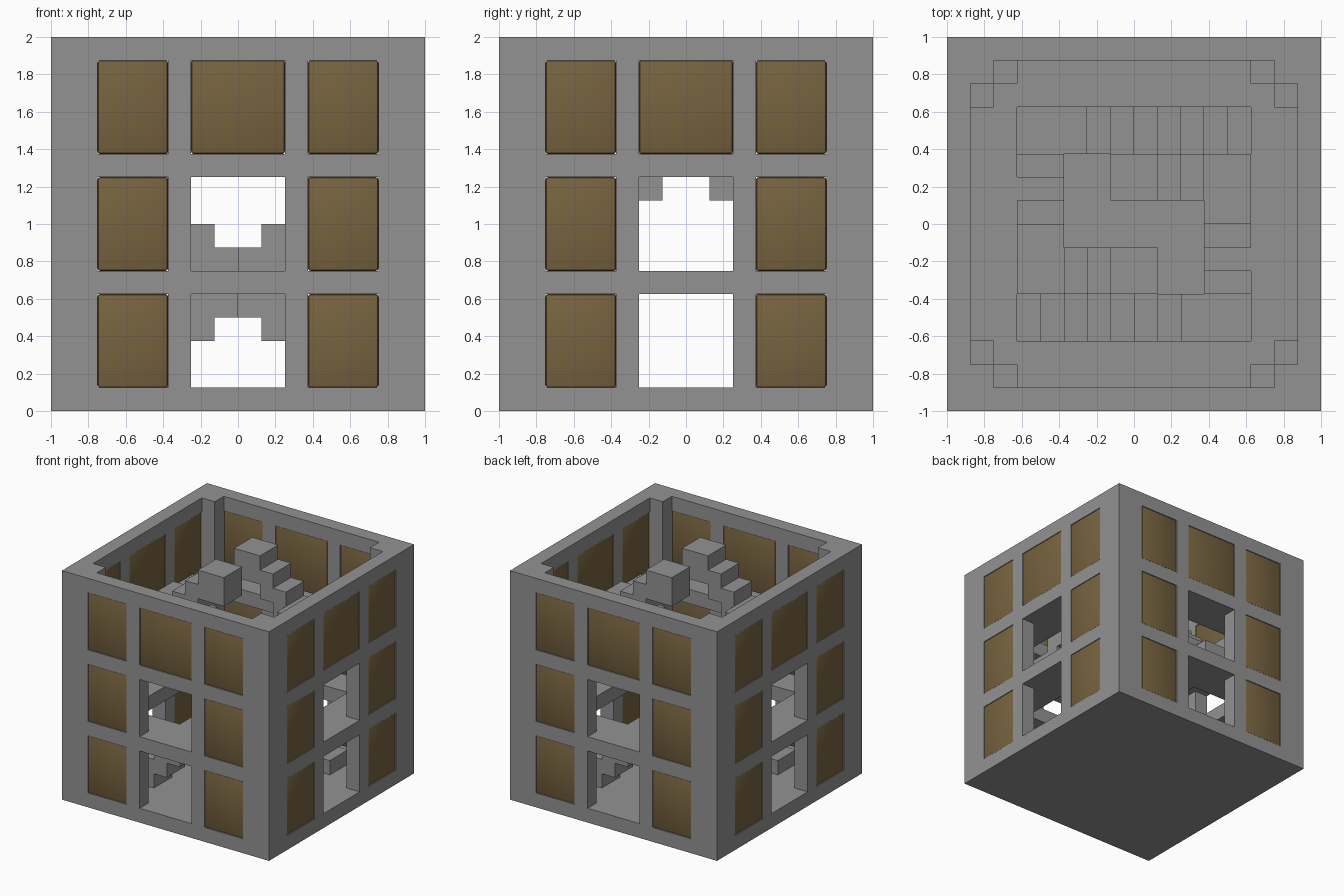
import bpy
import bmesh

U = 0.125            # building module
IN = 1 - U           # inner face of the walls
WELL = 5 * U         # half width of the stair well

old = bpy.data.objects.get("Cube")
if old:
    bpy.data.objects.remove(old, do_unlink=True)


def material(name, rgb):
    m = bpy.data.materials.new(name)
    m.use_nodes = True
    m.diffuse_color = (*rgb, 1)
    node = next(n for n in m.node_tree.nodes if n.type == 'BSDF_PRINCIPLED')
    node.inputs["Base Color"].default_value = (*rgb, 1)
    return m


stone = material("grey stone", (0.29, 0.29, 0.29))
brown = material("brown panel", (0.184, 0.125, 0.051))


def boxes(name, spans, mat=stone):
    """One object made of boxes, each given as (x0, x1, y0, y1, z0, z1)."""
    bm = bmesh.new()
    for x0, x1, y0, y1, z0, z1 in spans:
        verts = bmesh.ops.create_cube(bm, size=1)["verts"]
        for v in verts:
            v.co.x = x1 if v.co.x > 0 else x0
            v.co.y = y1 if v.co.y > 0 else y0
            v.co.z = z1 if v.co.z > 0 else z0
    mesh = bpy.data.meshes.new(name)
    bm.to_mesh(mesh)
    bm.free()
    mesh.materials.append(mat)
    ob = bpy.data.objects.new(name, mesh)
    bpy.context.collection.objects.link(ob)
    return ob


def select(ob):
    bpy.ops.object.select_all(action='DESELECT')
    ob.select_set(True)
    bpy.context.view_layer.objects.active = ob


def cut(ob, spans):
    """Cut separate boxes out of an object."""
    cutter = boxes("cutter", spans)
    cutter.hide_render = True
    mod = ob.modifiers.new("cut", 'BOOLEAN')
    mod.operation = 'DIFFERENCE'
    mod.solver = 'EXACT'
    mod.object = cutter
    select(ob)
    bpy.ops.object.modifier_apply(modifier=mod.name)
    bpy.data.objects.remove(cutter, do_unlink=True)


# Window grid: three columns on three storeys
columns = [(-6 * U, -3 * U), (-2 * U, 2 * U), (3 * U, 6 * U)]
rows = [(U + 5 * U * i, 5 * U + 5 * U * i) for i in range(3)]
openings = [(a, b, c, d) for a, b in columns for c, d in rows]

# Outer walls with solid base and open top
walls = boxes("walls", [(-1, 1, -1, 1, 0, 2)])
cut(walls, [(-IN, IN, -IN, IN, U, 2.2)])
cut(walls, [(a, b, -1.2, 1.2, c, d) for a, b, c, d in openings])
cut(walls, [(-1.2, 1.2, a, b, c, d) for a, b, c, d in openings])

# Softly bevelled panels; the lower two middle openings stay empty
panels = []
for a, b, c, d in openings:
    if a == -2 * U and c < 1.3:
        continue
    for lo, hi in ((-1, -IN), (IN, 1)):
        panels.append((a, b, lo, hi, c, d))
        panels.append((lo, hi, a, b, c, d))
panes = boxes("window_panels", panels, brown)
bev = panes.modifiers.new("bevel", 'BEVEL')
bev.width = 0.012
bev.segments = 2
select(panes)
bpy.ops.object.modifier_apply(modifier=bev.name)
bpy.ops.object.shade_smooth_by_angle()

# Corner pillars
signs = [(sx, sy) for sx in (-1, 1) for sy in (-1, 1)]


def corner(sx, sy, x0, x1, y0, y1, z0, z1):
    xs, ys = sorted((sx * x0, sx * x1)), sorted((sy * y0, sy * y1))
    return (*xs, *ys, z0, z1)


boxes("corner_pillars", [corner(sx, sy, IN - U, IN, IN - U, IN, U, 2)
                         for sx, sy in signs])

# Upper floors with a stair well and small shafts beside each pillar
for name, top in (("middle_floor", 6 * U), ("upper_floor", 11 * U)):
    floor = boxes(name, [(-IN, IN, -IN, IN, top - U, top)])
    z = (top - 2 * U, top + U)
    cut(floor, [(-WELL, WELL, -WELL, WELL, *z)])
    cut(floor, [corner(sx, sy, WELL, IN - U, IN - U, IN + U, *z)
                for sx, sy in signs])
    cut(floor, [corner(sx, sy, IN - U, IN + U, WELL, IN - U, *z)
                for sx, sy in signs])

# Winding stair in module units: (x0, x1, y0, y1, top)
steps = [(-1, 1, 1, 3, 16)]                                      # top block
steps += [(1 + i, 2 + i, 1, 3, 15 - i) for i in range(2)]        # upper flight
steps += [(3, 5, 0, 3, 13)]                                      # side landing
steps += [(3, 5, -1 - i, -i, 12 - i) for i in range(3)]          # side flight
steps += [(2, 5, -5, -3, 9)]                                     # front landing
steps += [(1 - i, 2 - i, -5, -3, 8 - i) for i in range(7)]       # lower flight

# Two identical stairs, half a turn apart
for name, s in (("front_stair", 1), ("back_stair", -1)):
    spans = []
    for x0, x1, y0, y1, top in steps:
        xs, ys = sorted((s * x0, s * x1)), sorted((s * y0, s * y1))
        spans.append([U * v for v in (*xs, *ys, max(top - 2, 1), top)])
    boxes(name, spans)
